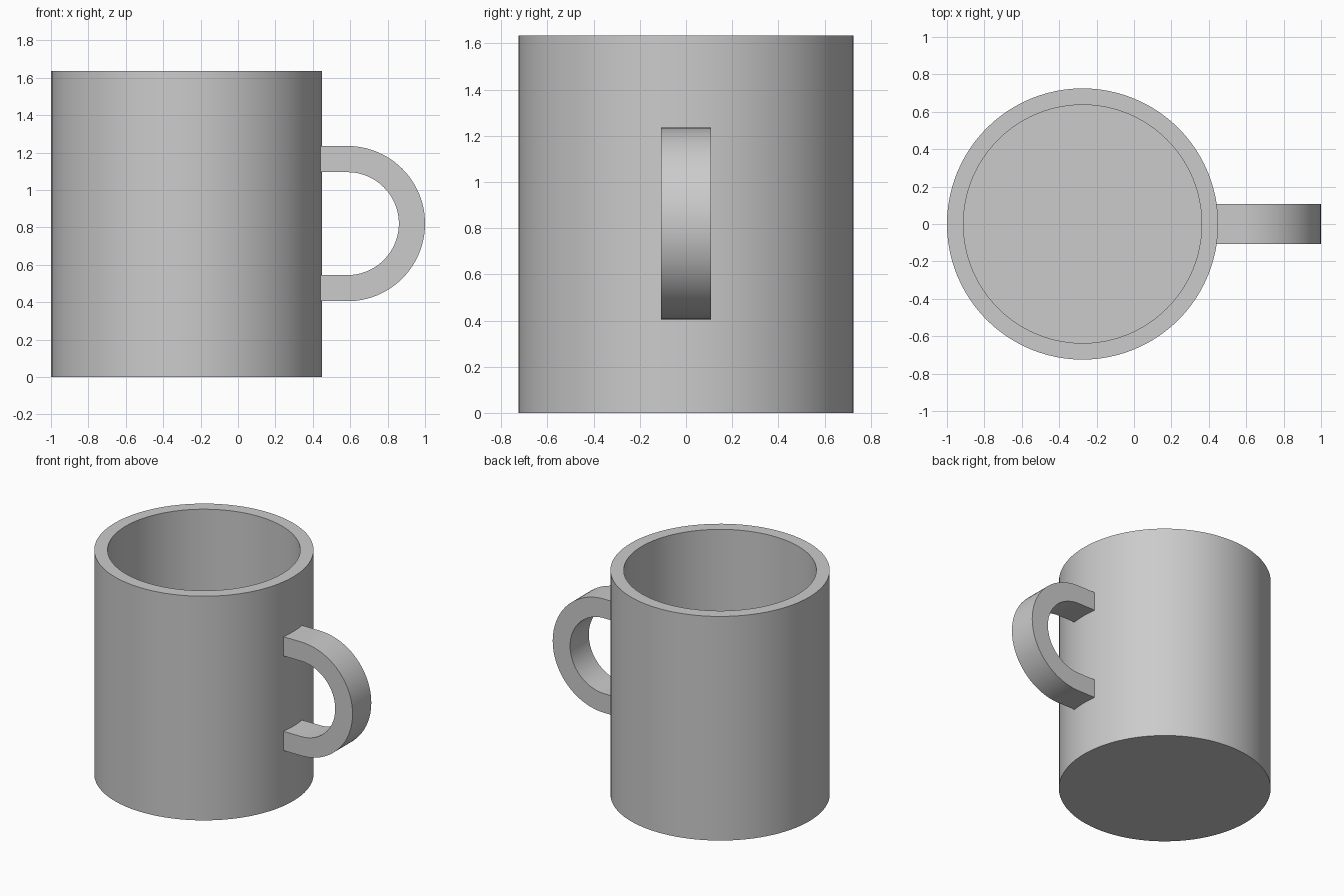
import bpy, bmesh, math

cube = bpy.data.objects.get("Cube")
if cube:
    bpy.data.objects.remove(cube, do_unlink=True)

# Dimensions
CUP_X, OUTER, INNER = -0.275, 0.725, 0.637
HEIGHT, FLOOR = 1.635, 0.09
GRIP_X, GRIP_Z = 0.585, 0.82
GRIP_OUT, GRIP_IN, GRIP_HALF = 0.415, 0.275, 0.108
GRIP_START = 0.42

grey = bpy.data.materials.new("plain grey")
grey.use_nodes = True
colour = (0.6, 0.6, 0.6, 1)
grey.diffuse_color = colour
grey.node_tree.nodes["Principled BSDF"].inputs["Base Color"].default_value = colour


def finish(name, bm):
    bmesh.ops.recalc_face_normals(bm, faces=bm.faces)
    mesh = bpy.data.meshes.new(name)
    bm.to_mesh(mesh)
    bm.free()
    mesh.materials.append(grey)
    obj = bpy.data.objects.new(name, mesh)
    bpy.context.collection.objects.link(obj)
    bpy.ops.object.select_all(action='DESELECT')
    obj.select_set(True)
    bpy.context.view_layer.objects.active = obj
    bpy.ops.object.shade_smooth_by_angle(angle=math.radians(30))
    return obj


# Cup: a wall profile turned around the upright axis
bm = bmesh.new()
profile = [(0, 0), (OUTER, 0), (OUTER, HEIGHT),
           (INNER, HEIGHT), (INNER, FLOOR), (0, FLOOR)]
verts = [bm.verts.new((r, 0, z)) for r, z in profile]
edges = [bm.edges.new(pair) for pair in zip(verts, verts[1:])]
bmesh.ops.spin(bm, geom=verts + edges, cent=(0, 0, 0), axis=(0, 0, 1),
               angle=math.tau, steps=96, use_merge=True)
bmesh.ops.remove_doubles(bm, verts=bm.verts, dist=0.0001)
cup = finish("cup", bm)
cup.location.x = CUP_X

# Handle: a flat D-shaped band with straight ends set into the wall
def band_path(radius, steps=48):
    arc = [(GRIP_X + radius * math.cos(a), GRIP_Z + radius * math.sin(a))
           for a in (math.pi * (0.5 - i / steps) for i in range(steps + 1))]
    return [(GRIP_START, GRIP_Z + radius)] + arc + [(GRIP_START, GRIP_Z - radius)]


bm = bmesh.new()
rings = []
for (ox, oz), (ix, iz) in zip(band_path(GRIP_OUT), band_path(GRIP_IN)):
    corners = [(ox, -GRIP_HALF, oz), (ox, GRIP_HALF, oz),
               (ix, GRIP_HALF, iz), (ix, -GRIP_HALF, iz)]
    rings.append([bm.verts.new(c) for c in corners])
for a, b in zip(rings, rings[1:]):
    for i in range(4):
        j = (i + 1) % 4
        bm.faces.new((a[i], a[j], b[j], b[i]))
bm.faces.new(rings[0])
bm.faces.new(rings[-1])
finish("handle", bm)
